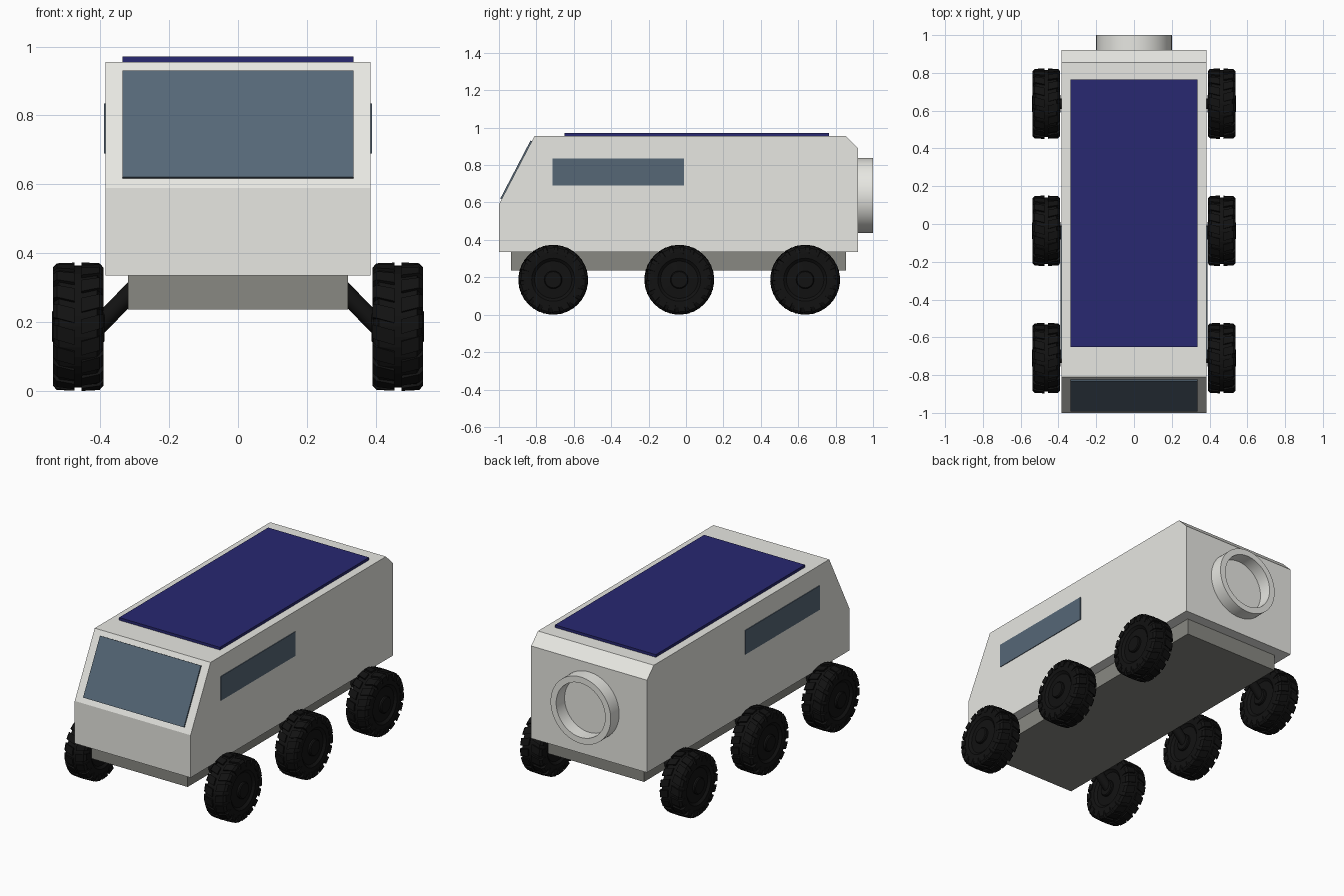
import bpy, bmesh, math
from mathutils import Vector, Matrix

cube = bpy.data.objects.get("Cube")
if cube:
    bpy.data.objects.remove(cube, do_unlink=True)


def material(name, rgb):
    m = bpy.data.materials.new(name)
    m.use_nodes = True
    m.diffuse_color = (*rgb, 1)
    bsdf = next(n for n in m.node_tree.nodes if n.type == 'BSDF_PRINCIPLED')
    bsdf.inputs["Base Color"].default_value = (*rgb, 1)
    return m


hull_grey = material("hull grey", (0.8, 0.8, 0.76))
chassis_grey = material("chassis grey", (0.25, 0.25, 0.225))
glass_blue = material("glass blue", (0.092, 0.135, 0.183))
solar_blue = material("solar blue", (0.021, 0.021, 0.165))
rubber_black = material("rubber black", (0.006, 0.006, 0.006))


def finish(bm, name, mat, smooth=False):
    bmesh.ops.recalc_face_normals(bm, faces=bm.faces[:])
    mesh = bpy.data.meshes.new(name)
    bm.to_mesh(mesh)
    bm.free()
    mesh.materials.append(mat)
    ob = bpy.data.objects.new(name, mesh)
    bpy.context.collection.objects.link(ob)
    if smooth:
        bpy.ops.object.select_all(action='DESELECT')
        ob.select_set(True)
        bpy.context.view_layer.objects.active = ob
        bpy.ops.object.shade_smooth_by_angle(angle=math.radians(30))
    return ob


def prism(name, profile, x0, x1, mat):
    """Side outline of (y, z) points extruded from x0 to x1."""
    bm = bmesh.new()
    face = bm.faces.new([bm.verts.new((x0, y, z)) for y, z in profile])
    ext = bmesh.ops.extrude_face_region(bm, geom=[face])
    verts = [g for g in ext["geom"] if isinstance(g, bmesh.types.BMVert)]
    bmesh.ops.translate(bm, verts=verts, vec=(x1 - x0, 0, 0))
    return finish(bm, name, mat)


def slab(name, x0, x1, y0, y1, z0, z1, mat):
    return prism(name, [(y0, z0), (y1, z0), (y1, z1), (y0, z1)], x0, x1, mat)


def lathe(bm, profile, segments, closed=False):
    """Spin (radius, x) points about the x axis."""
    verts = [bm.verts.new((x, 0, r)) for r, x in profile]
    pairs = list(zip(verts, verts[1:]))
    if closed:
        pairs.append((verts[-1], verts[0]))
    edges = [bm.edges.new(p) for p in pairs]
    bmesh.ops.spin(bm, geom=verts + edges, cent=(0, 0, 0), axis=(1, 0, 0),
                   angle=math.tau, steps=segments)
    bmesh.ops.remove_doubles(bm, verts=bm.verts[:], dist=0.0001)


# Hull with a raked nose and a chamfered rear roof edge
NOSE_LOW, NOSE_TOP = Vector((-1, 0.59)), Vector((-0.81, 0.955))
prism("hull", [(-1, 0.335), NOSE_LOW, NOSE_TOP, (0.855, 0.955),
               (0.92, 0.89), (0.92, 0.335)], -0.385, 0.385, hull_grey)
slab("chassis", -0.32, 0.32, -0.935, 0.855, 0.237, 0.335, chassis_grey)
slab("solar_panel", -0.335, 0.335, -0.65, 0.765, 0.955, 0.971, solar_blue)

# Windscreen plate lying on the raked nose
low = NOSE_LOW.lerp(NOSE_TOP, 0.075)
top = NOSE_LOW.lerp(NOSE_TOP, 0.925)
slope = (NOSE_TOP - NOSE_LOW).normalized()
lift = Vector((-slope.y, slope.x)) * 0.008
prism("windscreen", [low, top, top + lift, low + lift], -0.335, 0.335, glass_blue)

# Side windows
for side, s in (("left", 1), ("right", -1)):
    slab(f"{side}_window", s * 0.384, s * 0.389, -0.715, -0.01, 0.69, 0.835, glass_blue)

# Docking ring on the rear wall
bm = bmesh.new()
lathe(bm, [(0.2, 0.915), (0.2, 1), (0.163, 1), (0.163, 0.915)], 64, closed=True)
bmesh.ops.transform(bm, verts=bm.verts[:], matrix=Matrix.Translation((0, 0, 0.637))
                    @ Matrix.Rotation(math.pi / 2, 4, 'Z'))
finish(bm, "docking_ring", hull_grey, smooth=True)


def add_lug(bm, angle, row, half):
    """One skewed tread block that folds over the tyre shoulder."""
    section = [(0.01, 0.165), (0.01, 0.187), (0.062, 0.184),
               (0.073, 0.172), (0.073, 0.14), (0.06, 0.14)]
    rings = []
    for d in (-half, half):
        ring = []
        for x, r in section:
            a = angle + d + 1.5 * (x - 0.01)
            ring.append(bm.verts.new((row * x, r * math.sin(a), r * math.cos(a))))
        rings.append(ring)
    first, last = rings
    bm.faces.new(first)
    bm.faces.new(last)
    n = len(section)
    for i in range(n):
        j = (i + 1) % n
        bm.faces.new((first[i], first[j], last[j], last[i]))


def wheel(name, centre):
    bm = bmesh.new()
    # Tyre with dished sides and a raised hub cap
    outer = [(0, 0.076), (0.043, 0.076), (0.048, 0.071), (0.048, 0.06),
             (0.1, 0.056), (0.115, 0.068), (0.15, 0.07), (0.177, 0.055)]
    lathe(bm, outer + [(r, -x) for r, x in reversed(outer)], 36)
    count = 18
    for i in range(count):
        for row in (1, -1):
            add_lug(bm, math.tau * (i + (0.5 if row > 0 else 0)) / count, row, 0.115)
    bmesh.ops.translate(bm, verts=bm.verts[:], vec=centre)
    finish(bm, name, rubber_black)


def strut(name, a, b, radius):
    bm = bmesh.new()
    d = b - a
    m = Matrix.Translation((a + b) / 2) @ d.to_track_quat('Z', 'Y').to_matrix().to_4x4()
    bmesh.ops.create_cone(bm, cap_ends=True, segments=16, radius1=radius,
                          radius2=radius, depth=d.length, matrix=m)
    finish(bm, name, rubber_black, smooth=True)


# Six wheels, each carried on a sloping strut
for side, s in (("left", 1), ("right", -1)):
    for place, y in (("front", -0.71), ("middle", -0.036), ("rear", 0.637)):
        wheel(f"{side}_{place}_wheel", Vector((s * 0.464, y, 0.187)))
        strut(f"{side}_{place}_strut", Vector((s * 0.29, y, 0.307)),
              Vector((s * 0.415, y, 0.18)), 0.027)
